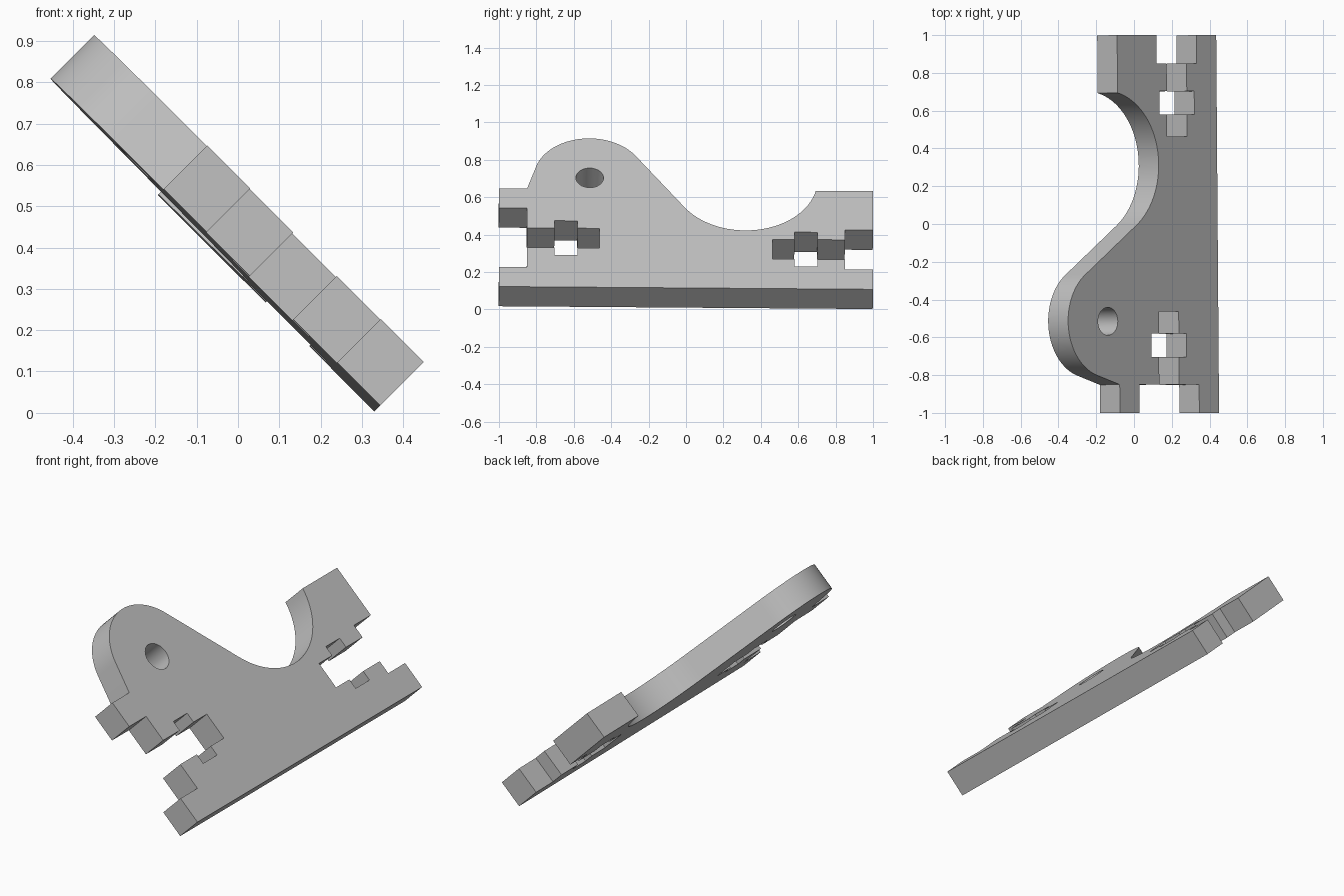
import bpy, bmesh
from math import sin, cos, acos, asin, pi, radians
from mathutils import Matrix, Vector

cube = bpy.data.objects.get("Cube")
if cube:
    bpy.data.objects.remove(cube, do_unlink=True)

THICK = 0.149               # sheet thickness, also the tab module
BASE = 0.163                # lower edge of the profile
TOP = 0.905                 # upper edge of the end tabs
HUB = 0.99                  # shared height of the hump and valley centres
HUMP_Y, HUMP_R = -0.515, 0.298
DIP_Y, DIP_R = 0.315, 0.389


def arc(cx, cy, r, start, end, steps=32):
    angles = [start + (end - start) * i / steps for i in range(steps + 1)]
    return [(cx + r * cos(a), cy + r * sin(a)) for a in angles]


def end_cut(side, centre, half):
    """End notch with a bolt slot and a nut pocket, listed from bottom to top."""
    slot, nut = THICK / 2, 0.13
    lower = [(1, half), (0.85, half), (0.85, slot), (0.703, slot),
             (0.703, nut), (0.58, nut), (0.58, slot), (0.462, slot)]
    return ([(side * y, centre - h) for y, h in lower]
            + [(side * y, centre + h) for y, h in reversed(lower)])


# Side profile, counter-clockwise: base, back cut, valley, hump, front cut
tangent = acos((HUMP_R + DIP_R) / (DIP_Y - HUMP_Y))
corner = Vector((-0.85 - HUMP_Y, TOP - HUB))
hump_end = pi + asin(-corner.y / corner.length) - acos(HUMP_R / corner.length)
profile = [(-1, BASE), (1, BASE)]
profile += end_cut(1, BASE + 2 * THICK, THICK)
profile += [(1, TOP)]
profile += arc(DIP_Y, HUB, DIP_R, asin((TOP - HUB) / DIP_R), tangent - pi)
profile += arc(HUMP_Y, HUB, HUMP_R, tangent, hump_end)
profile += [(-0.85, TOP), (-1, TOP)]
profile += reversed(end_cut(-1, BASE + 2.49 * THICK, 1.5 * THICK))


def add_prism(name, outline, low, high):
    bm = bmesh.new()
    face = bm.faces.new([bm.verts.new((y, u, low)) for y, u in outline])
    grown = bmesh.ops.extrude_face_region(bm, geom=[face])["geom"]
    verts = [v for v in grown if isinstance(v, bmesh.types.BMVert)]
    bmesh.ops.translate(bm, verts=verts, vec=(0, 0, high - low))
    bmesh.ops.recalc_face_normals(bm, faces=bm.faces)
    mesh = bpy.data.meshes.new(name)
    bm.to_mesh(mesh)
    bm.free()
    obj = bpy.data.objects.new(name, mesh)
    bpy.context.collection.objects.link(obj)
    return obj


grey = bpy.data.materials.new("light grey")
grey.use_nodes = True
grey.diffuse_color = (0.53, 0.53, 0.53, 1)
grey.node_tree.nodes["Principled BSDF"].inputs["Base Color"].default_value = grey.diffuse_color

plate = add_prism("bracket_plate", profile, -THICK, 0)
plate.data.materials.append(grey)

# Pivot hole through the hump
cutter = add_prism("hole_cutter", arc(HUMP_Y, HUB, 0.074, 0, 2 * pi, 40)[:-1], -0.3, 0.2)
cutter.hide_render = True
cutter.data.materials.append(grey)
mod = plate.modifiers.new("pivot_hole", "BOOLEAN")
mod.operation = "DIFFERENCE"
mod.solver = "EXACT"
mod.object = cutter
bpy.ops.object.select_all(action="DESELECT")
plate.select_set(True)
bpy.context.view_layer.objects.active = plate
bpy.context.view_layer.update()
bpy.ops.object.modifier_apply(modifier=mod.name)
bpy.data.objects.remove(cutter, do_unlink=True)
bpy.ops.object.shade_smooth_by_angle(angle=radians(25))

# Lean the plate sideways, with a very slight twist along its length
along = Vector((-0.0075, 1, -0.0075)).normalized()
up = Vector((-1, 0, 1)).normalized()
tilt = Matrix((along, up, along.cross(up))).transposed().to_4x4()
plate.matrix_world = Matrix.Translation((0.558, 0, 0)) @ tilt
